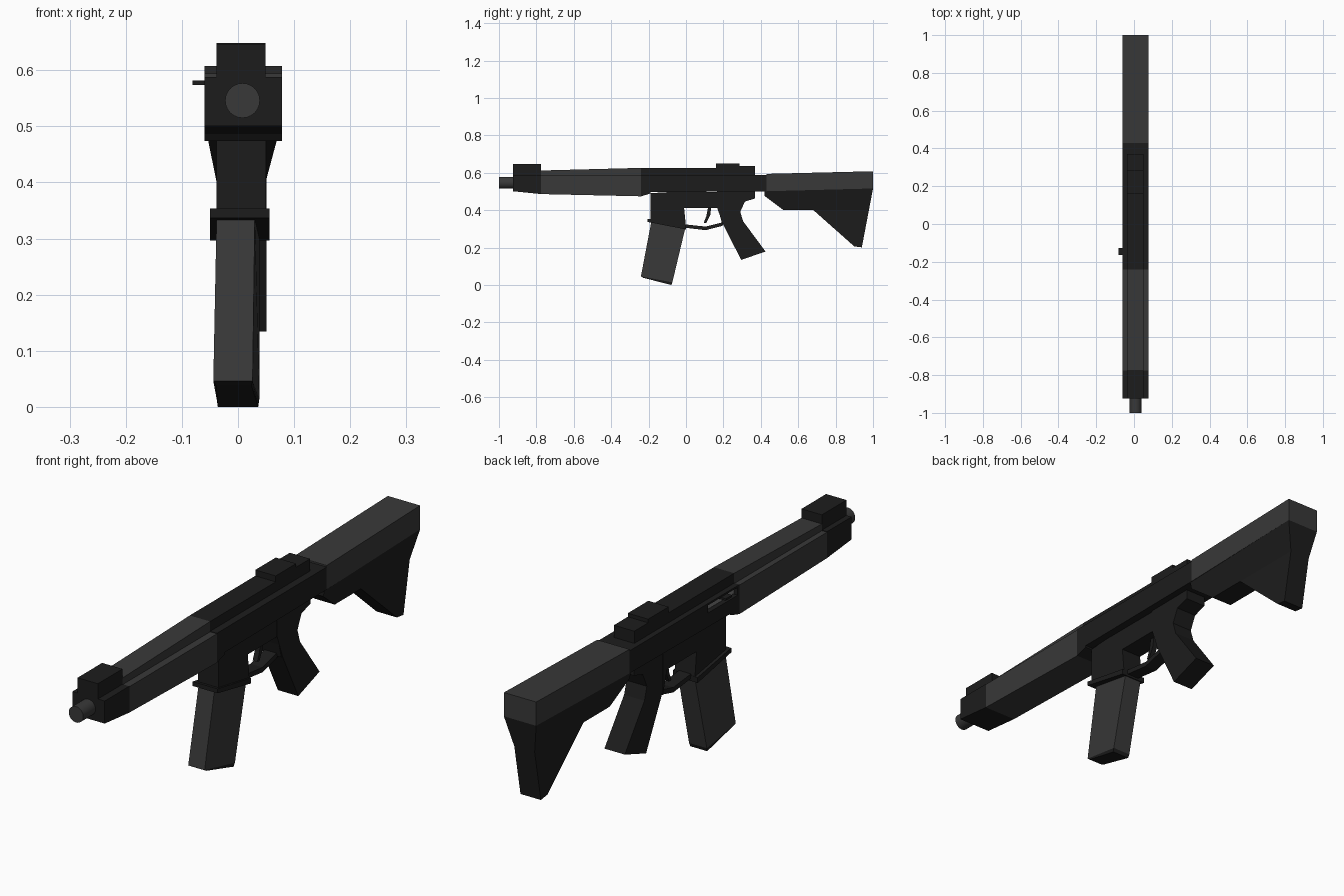
import bpy, bmesh
from mathutils import Vector

if "Cube" in bpy.data.objects:
    bpy.data.objects.remove(bpy.data.objects["Cube"])

WIDE = (-0.06, 0.078)      # full body width
SLIM = (-0.038, 0.049)     # narrow parts


def material(name, v):
    m = bpy.data.materials.new(name)
    m.diffuse_color = (v, v, v, 1)
    m.use_nodes = True
    m.node_tree.nodes["Principled BSDF"].inputs["Base Color"].default_value = m.diffuse_color
    return m


DARK = material("dark", 0.012)
GREY = material("grey", 0.04)
STEEL = material("steel", 0.2)


def finish(name, bm, mat):
    bmesh.ops.recalc_face_normals(bm, faces=bm.faces)
    me = bpy.data.meshes.new(name)
    bm.to_mesh(me)
    bm.free()
    me.materials.append(mat)
    ob = bpy.data.objects.new(name, me)
    bpy.context.collection.objects.link(ob)
    return ob


def prism_bm(profile, xs):
    """Side profile (y, z) extruded across x."""
    bm = bmesh.new()
    f = bm.faces.new([bm.verts.new((xs[0], y, z)) for y, z in profile])
    r = bmesh.ops.extrude_face_region(bm, geom=[f])
    for v in r["geom"]:
        if isinstance(v, bmesh.types.BMVert):
            v.co.x = xs[1]
    return bm


def prism(name, profile, xs, mat=DARK):
    return finish(name, prism_bm(profile, xs), mat)


def box(name, xs, ys, zs, mat=DARK):
    return prism(name, [(ys[0], zs[0]), (ys[1], zs[0]), (ys[1], zs[1]), (ys[0], zs[1])], xs, mat)


# Barrel
bpy.ops.mesh.primitive_cylinder_add(vertices=24, radius=0.031, depth=0.12, location=(0.008, -0.94, 0.55),
                                    rotation=(1.5708, 0, 0))
barrel = bpy.context.object
barrel.name = "barrel"
barrel.data.materials.append(GREY)
bpy.ops.object.shade_smooth_by_angle()

# Front end and handguard
prism("front_block", [(-0.925, 0.505), (-0.775, 0.49), (-0.775, 0.592), (-0.925, 0.592)], WIDE)
box("front_sight", SLIM, (-0.925, -0.775), (0.592, 0.651))
prism("handguard", [(-0.775, 0.49), (-0.24, 0.478), (-0.24, 0.59), (-0.775, 0.59)], WIDE, GREY)
prism("handguard_top", [(-0.775, 0.59), (-0.24, 0.59), (-0.24, 0.63), (-0.775, 0.616)], SLIM, GREY)

# Upper receiver with ejection slot on the left side
upper = prism("upper_receiver", [(-0.24, 0.478), (-0.19, 0.493), (-0.19, 0.5), (0.43, 0.505), (0.43, 0.592),
                                 (-0.24, 0.592)], WIDE)
cutter = box("slot_cutter", (-0.1, -0.035), (-0.23, -0.05), (0.555, 0.585))
cutter.hide_render = True
cutter.hide_viewport = True
cut = upper.modifiers.new("slot", "BOOLEAN")
cut.object = cutter
cut.operation = "DIFFERENCE"
cut.solver = "EXACT"
box("bolt", (-0.045, -0.034), (-0.23, -0.05), (0.558, 0.582), STEEL)
box("bolt_handle", (-0.081, -0.04), (-0.165, -0.127), (0.578, 0.586))
box("receiver_rail", SLIM, (-0.24, 0.37), (0.592, 0.63))
box("rear_sight", SLIM, (0.16, 0.285), (0.63, 0.653))
box("rear_sight_step", SLIM, (0.285, 0.37), (0.63, 0.639))

# Lower receiver: magazine well, trigger roof and pistol grip in one profile
prism("lower_receiver", [(-0.19, 0.495), (-0.19, 0.352), (0.0, 0.315), (-0.01, 0.415), (0.17, 0.415),
                         (0.195, 0.325), (0.195, 0.5), (-0.1, 0.5)], SLIM)
prism("grip", [(0.165, 0.42), (0.2, 0.325), (0.295, 0.138), (0.425, 0.183), (0.305, 0.345), (0.29, 0.395),
               (0.315, 0.45), (0.37, 0.467), (0.37, 0.51), (0.165, 0.51)], (-0.036, 0.051))
prism("magazine_collar", [(-0.205, 0.358), (-0.205, 0.341), (0.0, 0.301), (0.0, 0.322)], (-0.05, 0.056))

# Trigger guard and trigger
prism("trigger_guard", [(-0.005, 0.328), (-0.005, 0.31), (0.105, 0.297), (0.195, 0.32), (0.2, 0.34),
                        (0.105, 0.316)], (-0.02, 0.031))
prism("trigger", [(0.118, 0.42), (0.108, 0.37), (0.095, 0.337), (0.108, 0.335), (0.13, 0.38), (0.135, 0.42)],
      (-0.004, 0.016))

# Magazine: leaning box, narrower at the front, with a dark floor plate
def mag_part(name, rings, mat):
    bm = bmesh.new()
    loops = []
    for (yf, zf, fx0, fx1), (yr, zr, rx0, rx1) in rings:
        loops.append([bm.verts.new(c) for c in ((fx0, yf, zf), (fx1, yf, zf), (rx1, yr, zr), (rx0, yr, zr))])
    bm.faces.new(loops[0])
    bm.faces.new(loops[1])
    for i in range(4):
        j = (i + 1) % 4
        bm.faces.new((loops[0][i], loops[0][j], loops[1][j], loops[1][i]))
    return finish(name, bm, mat)


top = ((-0.184, 0.35, -0.038, 0.03), (-0.003, 0.312, -0.036, 0.038))
low = ((-0.241, 0.05, -0.044, 0.026), (-0.073, 0.018, -0.038, 0.038))
foot = ((-0.228, 0.042, -0.039, 0.024), (-0.078, 0.004, -0.036, 0.036))
mag_part("magazine", (top, low), GREY)
mag_part("magazine_floor", (low, foot), DARK)

# Stock: wide tube cover over a tapering shoulder piece
prism("stock_top", [(0.43, 0.505), (1.0, 0.52), (1.0, 0.612), (0.43, 0.598)], WIDE, GREY)
bm = prism_bm([(0.42, 0.505), (0.42, 0.48), (0.52, 0.405), (0.68, 0.405), (0.9, 0.21), (0.94, 0.205),
               (1.0, 0.52)], WIDE)
bmesh.ops.bisect_plane(bm, geom=bm.verts[:] + bm.edges[:] + bm.faces[:], plane_co=Vector((0, 0, 0.404)),
                       plane_no=Vector((0, 0, 1)))
for v in bm.verts:
    t = min(1, max(0, (v.co.z - 0.404) / 0.108))
    side = 0 if v.co.x < 0 else 1
    v.co.x = SLIM[side] + t * (WIDE[side] - SLIM[side])
finish("stock_shoulder", bm, DARK)

# Settle exactly on the ground
for ob in bpy.data.objects:
    ob.location.z -= 0.004
